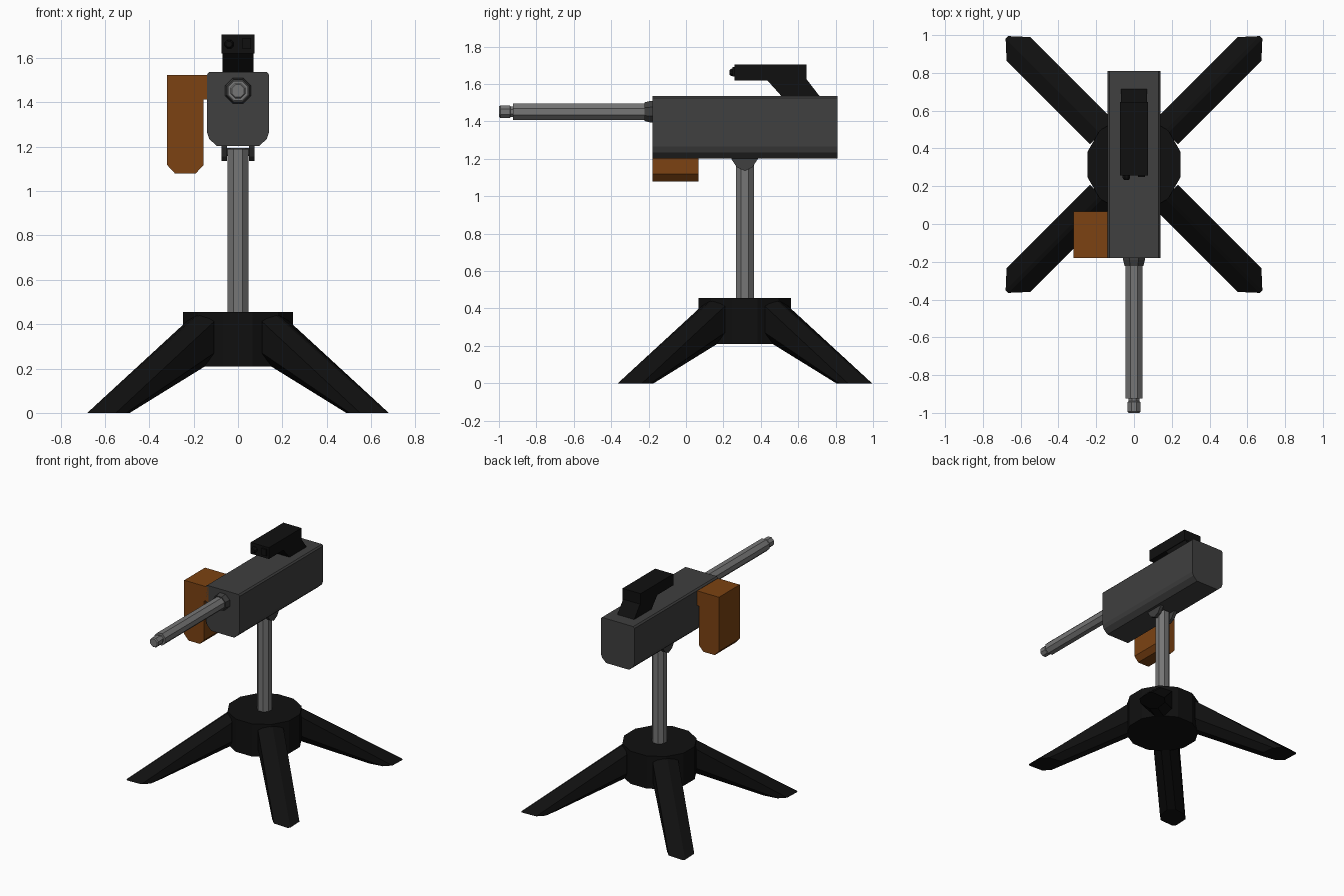
import bpy, bmesh, math
from mathutils import Matrix, Vector

if "Cube" in bpy.data.objects:
    bpy.data.objects.remove(bpy.data.objects["Cube"])

CY = 0.315  # stand centre in y


def material(name, rgb):
    m = bpy.data.materials.new(name)
    m.diffuse_color = (*rgb, 1)
    m.use_nodes = True
    m.node_tree.nodes["Principled BSDF"].inputs["Base Color"].default_value = m.diffuse_color
    return m


BLACK = material("black", (0.005, 0.005, 0.005))
DARK = material("dark_grey", (0.05, 0.05, 0.05))
STEEL = material("steel", (0.18, 0.18, 0.18))
BROWN = material("brown", (0.2, 0.055, 0.006))


def finish(name, bm, mat):
    bmesh.ops.recalc_face_normals(bm, faces=bm.faces)
    me = bpy.data.meshes.new(name)
    bm.to_mesh(me)
    bm.free()
    me.materials.append(mat)
    ob = bpy.data.objects.new(name, me)
    bpy.context.collection.objects.link(ob)
    return ob


def loft(name, rings, mat):
    """Join equal-length rings of points and cap both ends."""
    bm = bmesh.new()
    vs = [[bm.verts.new(p) for p in r] for r in rings]
    n = len(vs[0])
    for a, b in zip(vs, vs[1:]):
        for i in range(n):
            j = (i + 1) % n
            bm.faces.new((a[i], a[j], b[j], b[i]))
    bm.faces.new(vs[0])
    bm.faces.new(vs[-1])
    return finish(name, bm, mat)


def extrude_y(name, profile, y0, y1, mat):
    return loft(name, [[(x, y, z) for x, z in profile] for y in (y0, y1)], mat)


def extrude_x(name, profile, x0, x1, mat):
    return loft(name, [[(x, y, z) for y, z in profile] for x in (x0, x1)], mat)


def circle(r, n):
    """Polygon with flats on the axes; r is the flat distance."""
    R = r / math.cos(math.pi / n)
    return [(R * math.cos(2 * math.pi * (i + .5) / n),
             R * math.sin(2 * math.pi * (i + .5) / n)) for i in range(n)]


def lathe_z(name, steps, n, mat):
    loft(name, [[(x, y + CY, z) for x, y in circle(r, n)] for r, z in steps], mat)


def lathe_y(name, steps, n, x0, z0, mat):
    loft(name, [[(x + x0, y, z + z0) for x, z in circle(r, n)] for r, y in steps], mat)


# Stand: hub and pole
lathe_z("stand_hub", [(0.247, 0.21), (0.247, 0.455)], 12, BLACK)
lathe_z("stand_pole", [(0.048, 0.44), (0.048, 1.19)], 8, STEEL)

# Four splayed legs: hexagonal-style section from hub to foot
half_foot = [(0.951, 0.01, 0), (0.866, 0.088, 0), (0.80, 0.088, 0), (0.72, 0.03, 0)]
half_root = [(0.24, 0.01, 0.447), (0.24, 0.088, 0.412), (0.24, 0.088, 0.27), (0.24, 0.03, 0.21)]
for k in range(4):
    turn = Matrix.Translation((0, CY, 0)) @ Matrix.Rotation(math.radians(45 + 90 * k), 4, 'Z')
    rings = [[turn @ Vector(p) for p in h + [(d, -w, z) for d, w, z in reversed(h)]]
             for h in (half_root, half_foot)]
    loft(f"stand_leg_{k + 1}", rings, BLACK)

# Pivot bracket: two cheeks and the pin between them
cheek = [(0.24, 1.215), (0.385, 1.215), (0.385, 1.2), (0.355, 1.155), (0.315, 1.135),
         (0.272, 1.155), (0.242, 1.2)]
for side, label in ((-1, "left"), (1, "right")):
    extrude_x(f"bracket_{label}", cheek, side * 0.05, side * 0.075, DARK)
extrude_x("bracket_pin", [(y + CY, z + 1.175) for y, z in circle(0.018, 8)], -0.06, 0.06, DARK)

# Main body with chamfered lower corners
right = [(0.095, 1.203), (0.13, 1.235), (0.14, 1.265), (0.14, 1.525), (0.13, 1.536)]
extrude_y("main_body", right + [(-x, z) for x, z in reversed(right)], -0.18, 0.81, DARK)

# Barrel with collar and stepped tip
lathe_y("barrel_collar", [(0.058, -0.17), (0.058, -0.19), (0.05, -0.222)], 8, 0, 1.452, DARK)
lathe_y("barrel", [(0.044, -0.2), (0.044, -0.925), (0.028, -0.925), (0.028, -0.937),
                   (0.034, -0.942), (0.034, -0.993), (0.028, -1.0)], 8, 0, 1.452, STEEL)

# Side magazine with a short feed arm into the body
extrude_y("magazine", [(-0.32, 1.523), (-0.32, 1.118), (-0.285, 1.08), (-0.19, 1.08),
                       (-0.155, 1.118), (-0.155, 1.413), (-0.12, 1.413), (-0.12, 1.523)],
          -0.18, 0.067, BROWN)

# Sighting unit: head and slanted neck
extrude_x("sight_head", [(0.258, 1.62), (0.258, 1.705), (0.645, 1.705), (0.645, 1.62)],
          -0.075, 0.075, BLACK)
extrude_x("sight_neck", [(0.43, 1.625), (0.515, 1.53), (0.718, 1.53), (0.645, 1.625)],
          -0.07, 0.07, BLACK)
lathe_y("sight_lens", [(0.02, 0.27), (0.02, 0.245), (0.013, 0.232)], 8, -0.04, 1.662, BLACK)
extrude_y("sight_window", [(0.02, 1.64), (0.058, 1.64), (0.058, 1.69), (0.02, 1.69)],
          0.248, 0.27, BLACK)
